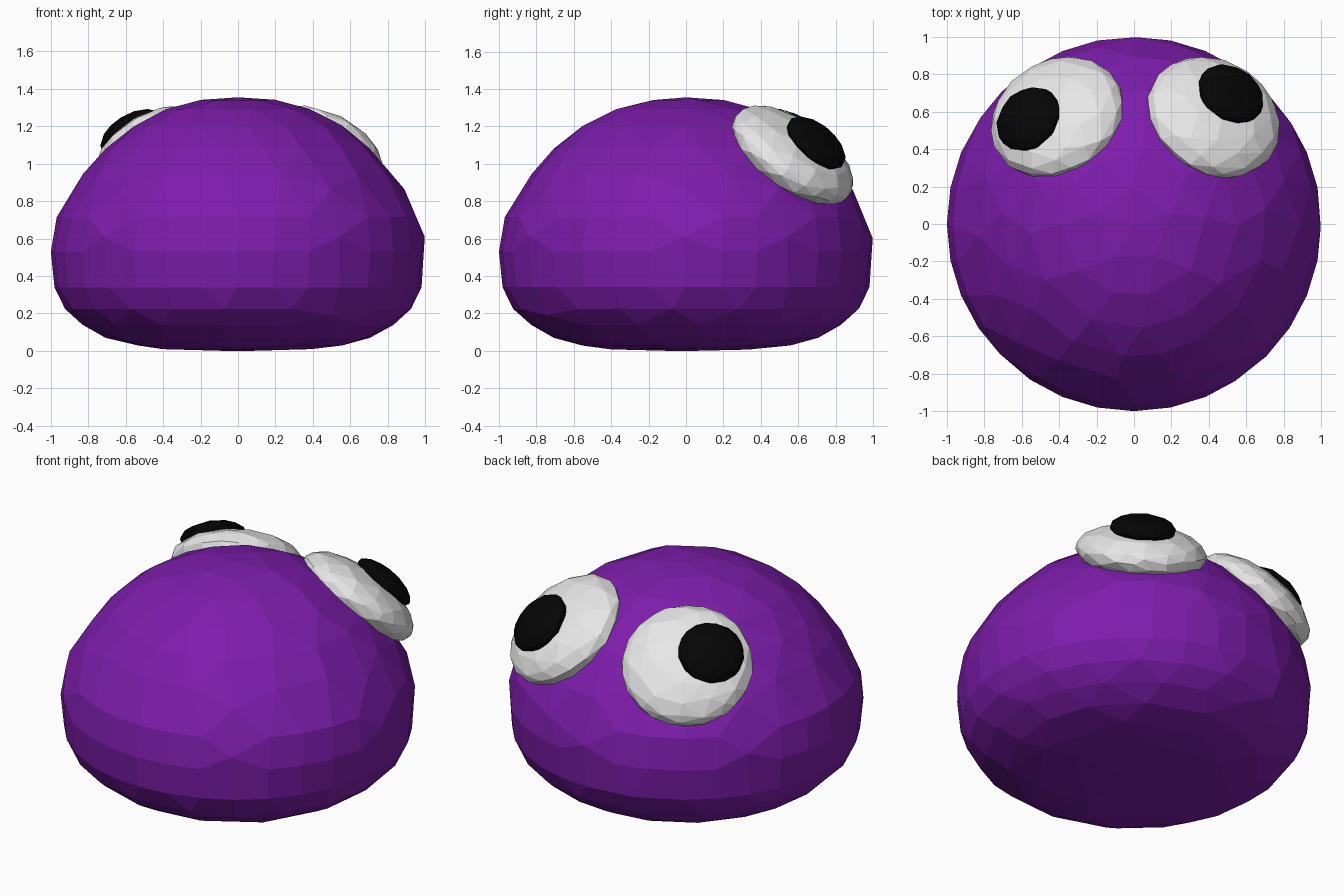
import bpy
import bmesh
import math
from mathutils import Vector

cube = bpy.data.objects.get("Cube")
if cube:
    bpy.data.objects.remove(cube, do_unlink=True)


def material(name, rgb):
    mat = bpy.data.materials.new(name)
    mat.use_nodes = True
    colour = (*rgb, 1.0)
    mat.diffuse_color = colour
    mat.node_tree.nodes["Principled BSDF"].inputs["Base Color"].default_value = colour
    return mat


purple = material("purple", (0.205, 0.012, 0.41))
white = material("eye white", (0.8, 0.8, 0.8))
black = material("pupil black", (0.0015, 0.0015, 0.0015))


def faceted_sphere(name, mat, ratio, shape):
    """Unit sphere, reshaped, then thinned out into uneven flat facets."""
    bm = bmesh.new()
    bmesh.ops.create_uvsphere(bm, u_segments=32, v_segments=16, radius=1)
    for v in bm.verts:
        v.co = shape(v.co)
    mesh = bpy.data.meshes.new(name)
    bm.to_mesh(mesh)
    bm.free()
    mesh.materials.append(mat)
    obj = bpy.data.objects.new(name, mesh)
    bpy.context.collection.objects.link(obj)
    thin = obj.modifiers.new("facets", 'DECIMATE')
    thin.ratio = ratio
    return obj


def disc(name, mat, centre, normal, radius, half_thickness, ratio):
    """Flattened ball whose short axis points along the normal."""
    obj = faceted_sphere(
        name, mat, ratio,
        lambda co: Vector((co.x * radius, co.y * radius, co.z * half_thickness)))
    obj.location = centre
    obj.rotation_mode = 'QUATERNION'
    obj.rotation_quaternion = Vector(normal).to_track_quat('Z', 'Y')


# Body: heights of the sphere's rings from the flat base up to the crown
RING_Z = [0.0, 0.003, 0.01, 0.03, 0.07, 0.14, 0.225, 0.34, 0.53,
          0.67, 0.80, 0.94, 1.08, 1.20, 1.29, 1.34, 1.355]


def body_shape(co):
    ring = round(math.asin(max(-1, min(1, co.z))) / (math.pi / 16)) + 8
    return Vector((co.x, co.y, RING_Z[ring]))


faceted_sphere("body", purple, 0.45, body_shape)

# Eyes: lens-shaped balls half sunk into the upper back of the dome
disc("left_eye", white, (0.425, 0.57, 1.045), (0.33, 0.54, 0.77), 0.371, 0.157, 0.2)
disc("right_eye", white, (-0.41, 0.57, 1.045), (-0.33, 0.54, 0.77), 0.371, 0.157, 0.2)

# Pupils: each looks a different way
disc("left_pupil", black, (0.517, 0.695, 1.11), (0.39, 0.59, 0.71), 0.186, 0.076, 0.15)
disc("right_pupil", black, (-0.565, 0.56, 1.16), (-0.46, 0.43, 0.78), 0.186, 0.076, 0.15)
